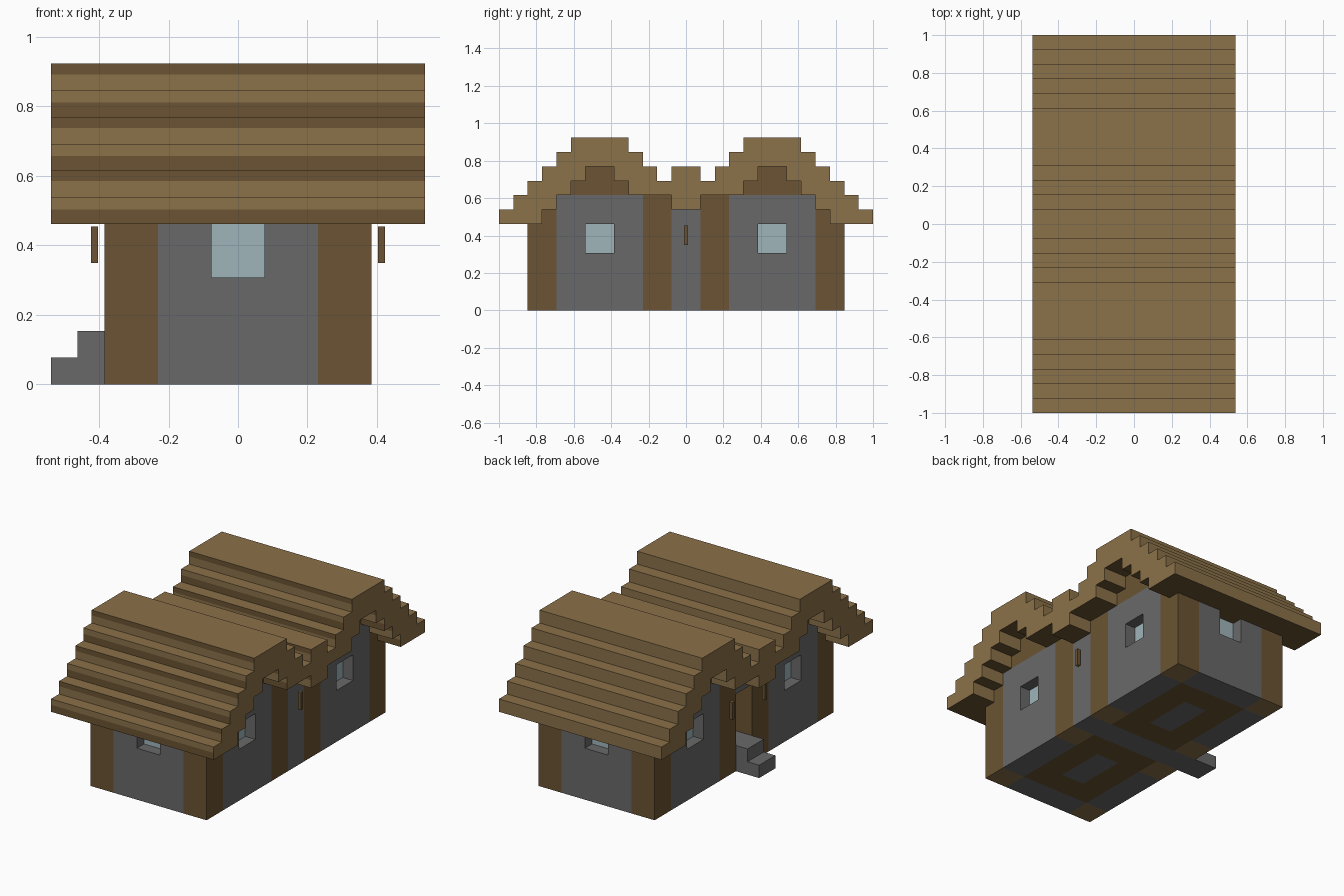
import bpy, bmesh
from mathutils import Vector

if "Cube" in bpy.data.objects:
    bpy.data.objects.remove(bpy.data.objects["Cube"], do_unlink=True)

U = 2 / 13  # one building block; all sizes below are in blocks


def material(name, hex_colour):
    rgb = [int(hex_colour[i:i + 2], 16) / 255 for i in (0, 2, 4)]
    lin = [c / 12.92 if c <= 0.04045 else ((c + 0.055) / 1.055) ** 2.4 for c in rgb]
    m = bpy.data.materials.new(name)
    m.use_nodes = True
    m.diffuse_color = (*lin, 1)
    bsdf = next(n for n in m.node_tree.nodes if n.type == 'BSDF_PRINCIPLED')
    bsdf.inputs["Base Color"].default_value = (*lin, 1)
    bsdf.inputs["Roughness"].default_value = 0.9
    return m


stone = material("stone grey", "696969")
dark = material("dark wood", "6B5433")
light = material("light wood", "8B7149")
glass = material("pale blue glass", "A0B5BB")


def finish(name, bm, mats, rule=None):
    """Turn a bmesh in block units into an object, colouring faces by a rule."""
    bmesh.ops.recalc_face_normals(bm, faces=bm.faces[:])
    bm.normal_update()
    if rule:
        for f in bm.faces:
            f.material_index = rule(f)
    bmesh.ops.scale(bm, vec=(U, U, U), verts=bm.verts[:])
    me = bpy.data.meshes.new(name)
    bm.to_mesh(me)
    bm.free()
    for m in mats:
        me.materials.append(m)
    ob = bpy.data.objects.new(name, me)
    bpy.context.collection.objects.link(ob)
    return ob


def box(name, x, y, z, mats, rule=None):
    """Box from three (low, high) ranges."""
    bm = bmesh.new()
    for v in bmesh.ops.create_cube(bm, size=1)["verts"]:
        v.co = [(a + b) / 2 + c * abs(b - a) for (a, b), c in zip((x, y, z), v.co)]
    return finish(name, bm, mats, rule)


def extrude(bm, faces, vec):
    new = bmesh.ops.extrude_face_region(bm, geom=faces)["geom"]
    bmesh.ops.translate(bm, vec=vec, verts=[g for g in new if isinstance(g, bmesh.types.BMVert)])


def frame(name, axis, depth, outer, hole, mats, rule=None):
    """Slab across an axis with a rectangular hole; rectangles are (a0, a1, b0, b1)."""
    bm = bmesh.new()

    def ring(r):
        verts = []
        for a, b in ((r[0], r[2]), (r[1], r[2]), (r[1], r[3]), (r[0], r[3])):
            co = [a, b]
            co.insert(axis, depth[0])
            verts.append(bm.verts.new(co))
        return verts

    o, i = ring(outer), ring(hole)
    faces = [bm.faces.new((o[k], o[(k + 1) % 4], i[(k + 1) % 4], i[k])) for k in range(4)]
    vec = Vector((0, 0, 0))
    vec[axis] = depth[1] - depth[0]
    extrude(bm, faces, vec)
    return finish(name, bm, mats, rule)


def span(s, a, b):
    """Range mirrored to the side given by sign s."""
    return (a, b) if s > 0 else (-b, -a)


def prism(name, points, x, mats, rule=None, cuts=()):
    """Profile in (y, z) extruded along x; -y faces are split at the cut heights."""
    bm = bmesh.new()
    face = bm.faces.new([bm.verts.new((x[0], *p)) for p in points])
    extrude(bm, [face], (x[1] - x[0], 0, 0))
    bmesh.ops.recalc_face_normals(bm, faces=bm.faces[:])
    bm.normal_update()
    for z in cuts:
        fs = [f for f in bm.faces if f.normal.y < -0.5]
        geom = set(fs)
        for f in fs:
            geom.update(f.edges)
            geom.update(f.verts)
        bmesh.ops.bisect_plane(bm, geom=list(geom), plane_co=(0, 0, z), plane_no=(0, 0, 1))
        bm.normal_update()
    return finish(name, bm, mats, rule)


def log_rule(f):  # pale cut ends
    return 1 if abs(f.normal.z) > 0.5 else 0


def plank_rule(f):  # dark undersides, banded front-facing boards
    if f.normal.z < -0.5:
        return 0
    if f.normal.y < -0.5:
        frac = f.calc_center_median().z % 1
        return 0 if frac < 0.27 or frac > 0.8 else 1
    return 1


NAMES = {1: "left", -1: "right"}
ENDS = {1: "back", -1: "front"}

# Stepped twin-ridge roof with a small ridge in the valley
half = [(0.5, 3.5), (0.5, 4), (2, 4), (2, 4.5), (2.5, 4.5), (2.5, 5), (3.5, 5), (3.5, 4.5),
        (4, 4.5), (4, 4), (4.5, 4), (4.5, 3.5), (5, 3.5), (5, 3), (6.5, 3),
        (6.5, 3.5), (6, 3.5), (6, 4), (5.5, 4), (5.5, 4.5), (5, 4.5), (5, 5), (4.5, 5),
        (4.5, 5.5), (4, 5.5), (4, 6), (2, 6), (2, 5.5), (1.5, 5.5), (1.5, 5), (1, 5),
        (1, 4.5), (0.5, 4.5), (0.5, 5)]
profile = half + [(-y, z) for y, z in reversed(half)]
prism("roof", profile, (-3.5, 3.5), [dark, light], plank_rule,
      cuts=(3.27, 3.8, 4.27, 4.8, 5.27, 5.8))

for sx in (1, -1):
    side = NAMES[sx]
    wall_x = span(sx, 1.5, 2.5)
    pane_x = span(sx, 1.94, 2.06)
    for sy in (1, -1):
        tag = f"{ENDS[sy]}_{side}"
        # Log posts at the corners and beside the middle bay
        box(f"corner_post_{tag}", wall_x, span(sy, 4.5, 5.5), (0, 3.5), [dark, light], log_rule)
        box(f"inner_post_{tag}", wall_x, span(sy, 0.5, 1.5), (0, 4), [dark, light], log_rule)
        # Side wall with a recessed window
        frame(f"side_wall_{tag}", 0, wall_x, (*span(sy, 1.5, 4.5), 0, 4),
              (*span(sy, 2.5, 3.5), 2, 3), [stone])
        box(f"side_window_{tag}", pane_x, span(sy, 2.5, 3.5), (2, 3), [glass])
        # Stepped gable infill
        gable = [(2, 4), (4, 4), (4, 4.5), (3.5, 4.5), (3.5, 5), (2.5, 5), (2.5, 4.5), (2, 4.5)]
        prism(f"gable_{tag}", [(y * sy, z) for y, z in gable], wall_x, [dark])

for sy in (1, -1):
    end = ENDS[sy]
    # End wall with a recessed window
    frame(f"end_wall_{end}", 1, span(sy, 4.5, 5.5), (-1.5, 1.5, 0, 3.5),
          (-0.5, 0.5, 2, 3), [stone])
    box(f"end_window_{end}", (-0.5, 0.5), span(sy, 4.94, 5.06), (2, 3), [glass])
    # Plank floor around a stone hearth
    frame(f"floor_{end}", 2, (0, 1), (-1.5, 1.5, *span(sy, 0.5, 4.5)),
          (-0.5, 0.5, *span(sy, 1.5, 3.5)), [dark, light], plank_rule)
    box(f"hearth_{end}", (-0.5, 0.5), span(sy, 1.5, 3.5), (0, 1), [stone])

# Middle bay: passage floor, closed wall on one side, doorway on the other
box("passage_floor", (-2.5, 1.5), (-0.5, 0.5), (0, 1), [stone])
box("middle_wall", (1.5, 2.5), (-0.5, 0.5), (0, 3.5), [stone])
box("door_lintel", (-2.5, -1.5), (-0.5, 0.5), (3, 3.5), [stone])

# Door steps
box("lower_step", (-3.5, -2.5), (-0.5, 0.5), (0, 0.5), [stone])
box("upper_step", (-3, -2.5), (-0.5, 0.5), (0.5, 1), [stone])

# Wall torches
for name, x, y in (("torch_left", 2.685, 0), ("torch_right_back", -2.685, 1),
                   ("torch_right_front", -2.685, -1)):
    box(name, (x - 0.0625, x + 0.0625), (y - 0.0625, y + 0.0625), (2.27, 2.95),
        [dark, light], log_rule)
